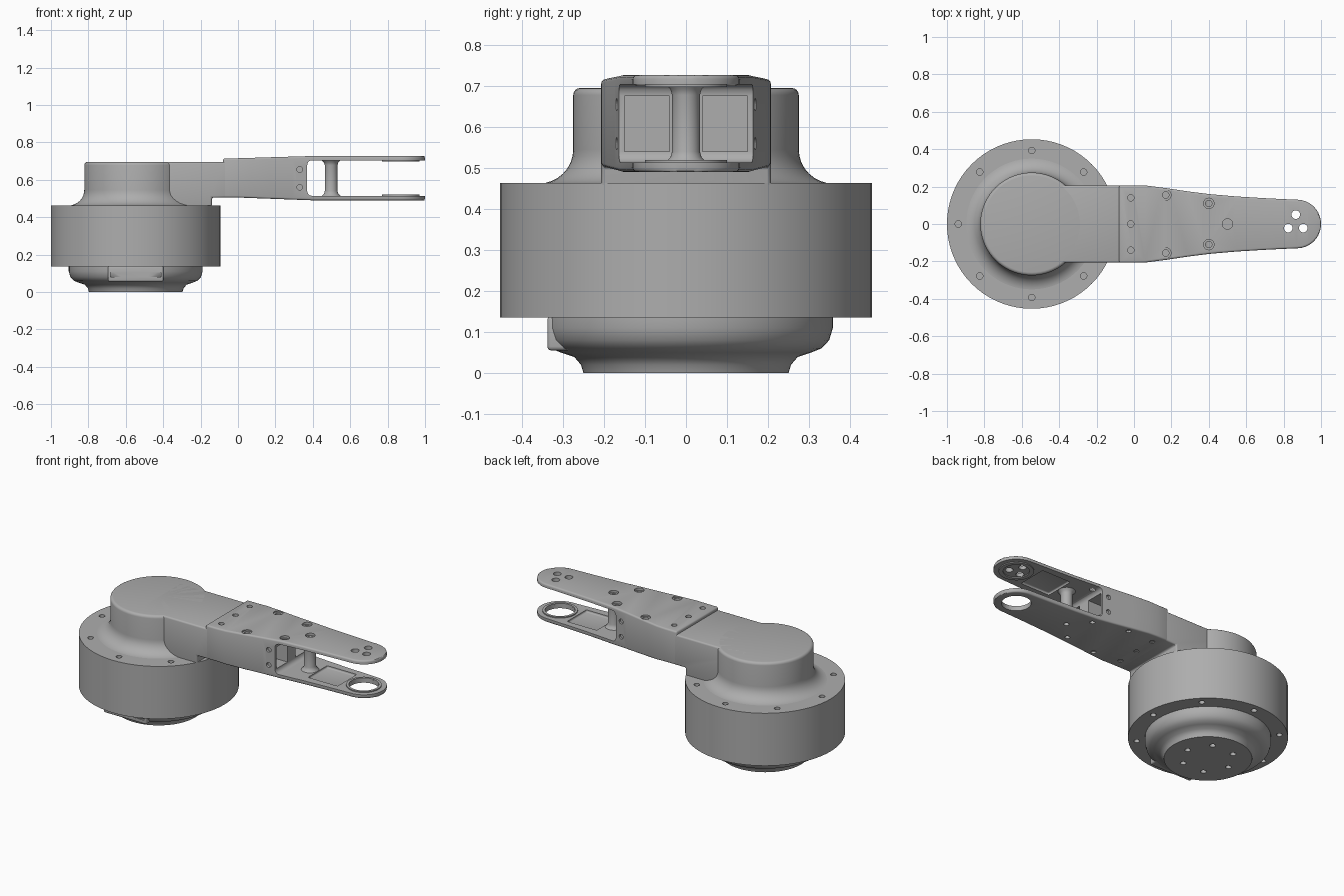
import bpy, bmesh
from math import sin, cos, pi, radians
from mathutils import Matrix, Vector

default = bpy.data.objects.get("Cube")
if default:
    bpy.data.objects.remove(default, do_unlink=True)

grey = bpy.data.materials.new("machined grey")
grey.use_nodes = True
colour = (0.42, 0.42, 0.42, 1)
grey.diffuse_color = colour
grey.node_tree.nodes["Principled BSDF"].inputs["Base Color"].default_value = colour

HUB_X = -0.547
TIP_X, TIP_R = 0.87, 0.13


def make(name, bm):
    bmesh.ops.recalc_face_normals(bm, faces=bm.faces)
    mesh = bpy.data.meshes.new(name)
    bm.to_mesh(mesh)
    bm.free()
    obj = bpy.data.objects.new(name, mesh)
    bpy.context.collection.objects.link(obj)
    mesh.materials.append(grey)
    return obj


def bake(obj):
    deps = bpy.context.evaluated_depsgraph_get()
    mesh = bpy.data.meshes.new_from_object(obj.evaluated_get(deps))
    obj.modifiers.clear()
    obj.data = mesh


def bevel(obj, width, segments=3):
    mod = obj.modifiers.new("round", "BEVEL")
    mod.width, mod.segments = width, segments
    mod.use_clamp_overlap = False
    mod.limit_method = "ANGLE"
    mod.angle_limit = radians(40)
    bake(obj)
    return obj


def cut(obj, cutter):
    mod = obj.modifiers.new("cut", "BOOLEAN")
    mod.operation, mod.solver, mod.object = "DIFFERENCE", "EXACT", cutter
    bake(obj)
    bpy.data.objects.remove(cutter, do_unlink=True)


def lathe(name, profile):
    bm = bmesh.new()
    verts = [bm.verts.new((r, 0, z)) for r, z in profile]
    edges = [bm.edges.new(pair) for pair in zip(verts, verts[1:])]
    bmesh.ops.spin(bm, geom=verts + edges, cent=(0, 0, 0), axis=(0, 0, 1),
                   angle=2 * pi, steps=72)
    bmesh.ops.remove_doubles(bm, verts=bm.verts, dist=1e-4)
    bmesh.ops.translate(bm, verts=bm.verts, vec=(HUB_X, 0, 0))
    return make(name, bm)


def boxes(name, *bounds):
    bm = bmesh.new()
    for lo, hi in bounds:
        lo, hi = Vector(lo), Vector(hi)
        bmesh.ops.create_cube(bm, size=1, matrix=Matrix.Translation((lo + hi) / 2)
                              @ Matrix.Diagonal((*(hi - lo), 1)))
    return make(name, bm)


def pins(points, radius, z0, z1, sideways=False):
    """Row of cylinders used as a cutter, upright or along y."""
    bm = bmesh.new()
    for a, b in points:
        if sideways:
            place = Matrix.Translation((a, (z0 + z1) / 2, b)) @ Matrix.Rotation(pi / 2, 4, "X")
        else:
            place = Matrix.Translation((a, b, (z0 + z1) / 2))
        bmesh.ops.create_cone(bm, cap_ends=True, segments=24, radius1=radius,
                              radius2=radius, depth=z1 - z0, matrix=place)
    return make("cutter", bm)


def ring(count, radius):
    return [(HUB_X + radius * cos(2 * pi * i / count), radius * sin(2 * pi * i / count))
            for i in range(count)]


# Motor drum with bolt holes above and below
drum = lathe("motor_drum", [(0, 0.135), (0.453, 0.135), (0.453, 0.463), (0, 0.463)])
cut(drum, pins(ring(8, 0.393), 0.017, 0.44, 0.5))
cut(drum, pins(ring(8, 0.405), 0.017, 0.1, 0.16))

# Rounded output flange under the drum
flange = lathe("output_flange", [
    (0, 0), (0.25, 0), (0.256, 0.02), (0.272, 0.039), (0.305, 0.05), (0.33, 0.06),
    (0.349, 0.08), (0.358, 0.11), (0.358, 0.14), (0, 0.14)])
cut(flange, pins(ring(6, 0.15), 0.017, -0.02, 0.03))
cut(flange, boxes("cutter", ((HUB_X - 0.145, -0.5, -0.1), (HUB_X + 0.145, -0.335, 0.2))))

# Cable socket in the front of the flange
socket = bevel(boxes("cable_socket", ((HUB_X - 0.148, -0.338, 0.055),
                                      (HUB_X + 0.148, -0.2, 0.14))), 0.01)
cut(socket, boxes("cutter", ((HUB_X - 0.135, -0.4, 0.08), (HUB_X + 0.135, -0.31, 0.105))))

# Round gearbox cap with a filleted foot
foot = [(0.275 + 0.085 * (1 - cos(t)), 0.545 - 0.083 * sin(t))
        for t in [pi / 2 * (1 - i / 8) for i in range(9)]]
crown = [(0.258 + 0.017 * cos(t), 0.678 + 0.017 * sin(t))
         for t in [pi / 2 * i / 4 for i in range(5)]]
lathe("gearbox_cap", [(0, 0.462)] + foot + crown + [(0, 0.695)])

# Shoulder joining the cap to the arm, stepped where it leaves the drum
shoulder = boxes("shoulder", ((HUB_X, -0.207, 0.45), (-0.06, 0.207, 0.695)))
cut(shoulder, boxes("cutter", ((-0.14, -0.4, 0.4), (0.1, 0.4, 0.505))))
bevel(shoulder, 0.01)


# Forked arm: tapered cross-sections ending in a round tip
def arm_heights(x):
    t = min(max(x / 0.4, 0), 1)
    return 0.505 - 0.015 * t, 0.715 + 0.012 * t


sections = [(-0.08, 0.207), (0, 0.207), (0.06, 0.206), (0.17, 0.192), (0.29, 0.174),
            (0.4, 0.16), (0.55, 0.147), (0.7, 0.138), (0.8, 0.133)]
sections += [(TIP_X + TIP_R * sin(t), TIP_R * cos(t))
             for t in [radians(a) for a in range(0, 85, 7)]]
bm = bmesh.new()
loops = []
for x, half in sections:
    low, high = arm_heights(x)
    loops.append([bm.verts.new(p) for p in
                  ((x, -half, low), (x, half, low), (x, half, high), (x, -half, high))])
for a, b in zip(loops, loops[1:]):
    for i in range(4):
        j = (i + 1) % 4
        bm.faces.new((a[i], a[j], b[j], b[i]))
bm.faces.new(loops[0])
bm.faces.new(loops[-1])
arm = bevel(make("forked_arm", bm), 0.01)

# Gap between the prongs, then pockets into the arm body
cut(arm, bevel(boxes("cutter", ((0.37, -0.4, 0.514), (1.3, 0.4, 0.704))), 0.025))
cut(arm, boxes("cutter", *[((0.22, min(s * 0.04, s * 0.15), 0.54),
                            (0.42, max(s * 0.04, s * 0.15), 0.675)) for s in (-1, 1)]))

# Shallow channels on the inner prong faces
for z0, z1 in ((0.501, 0.53), (0.69, 0.716)):
    cut(arm, bevel(boxes("cutter", ((0.55, -0.095, z0), (0.755, 0.095, z1))), 0.008))

# Bearing hole, bolt holes and countersinks
cut(arm, pins([(TIP_X, 0)], 0.085, 0.4, 0.6))
cut(arm, pins([(0.825, -0.022), (0.905, -0.022), (0.865, 0.05)], 0.023, 0.65, 0.8))
cut(arm, pins([(0.33, 0.56), (0.33, 0.655)], 0.015, -0.3, -0.155, True))
cut(arm, pins([(0.33, 0.56), (0.33, 0.655)], 0.015, 0.155, 0.3, True))
rear_bolts = [(-0.017, y) for y in (-0.14, 0, 0.14)]
sunk_bolts = [(0.17, -0.155), (0.17, 0.155), (0.4, -0.11), (0.4, 0.11), (0.5, 0)]
cut(arm, pins(sunk_bolts, 0.028, 0.712, 0.8))
cut(arm, pins(rear_bolts + sunk_bolts, 0.017, 0.695, 0.8))
cut(arm, pins(rear_bolts + sunk_bolts, 0.015, 0.4, 0.51))

# Flared spacer post between the prongs
post = lathe("spacer_post", [(0, 0.508), (0.05, 0.508), (0.05, 0.514), (0.038, 0.526),
                             (0.034, 0.54), (0.034, 0.678), (0.038, 0.692),
                             (0.05, 0.704), (0.05, 0.71), (0, 0.71)])
post.data.transform(Matrix.Translation((0.498 - HUB_X, 0, 0)))

# Raised collars around the tip joints
for name, z0, z1, hole in (("bearing_collar", 0.508, 0.52, 0.085),
                           ("bolt_collar", 0.698, 0.71, 0.075)):
    collar = lathe(name, [(hole, z0), (0.1, z0), (0.1, z1), (hole, z1), (hole, z0)])
    collar.data.transform(Matrix.Translation((TIP_X - HUB_X, 0, 0)))

# Smooth curved faces while keeping edges crisp
bpy.ops.object.select_all(action="DESELECT")
for obj in bpy.context.collection.objects:
    if obj.type == "MESH" and grey.name in obj.data.materials:
        obj.select_set(True)
        bpy.context.view_layer.objects.active = obj
bpy.ops.object.shade_smooth_by_angle(angle=radians(32))
